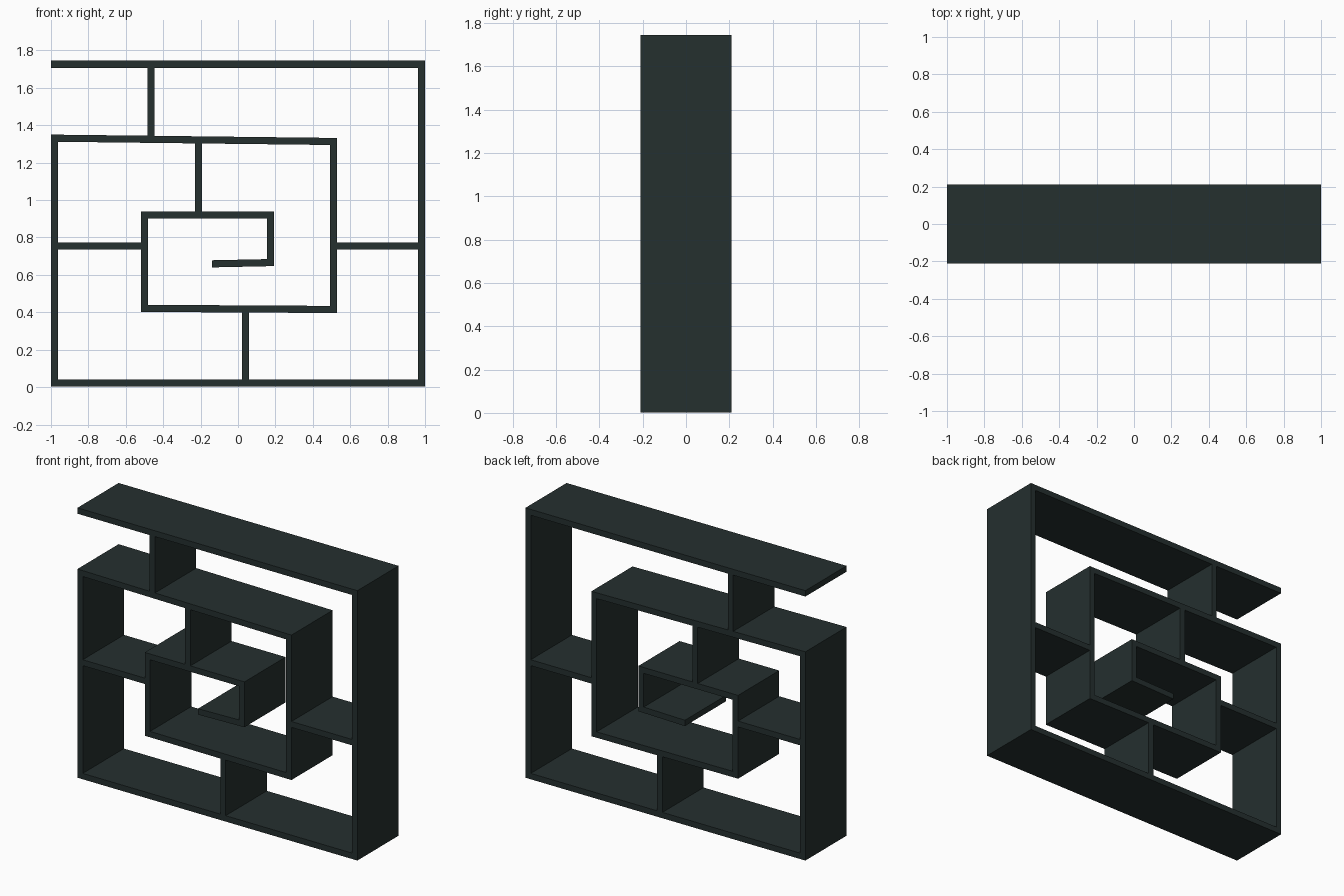
import bpy, bmesh

if "Cube" in bpy.data.objects:
    bpy.data.objects.remove(bpy.data.objects["Cube"])

DEPTH = 0.21   # half depth of every board
T = 0.038      # board thickness

mat = bpy.data.materials.new("dark green black wood")
mat.diffuse_color = (0.018, 0.029, 0.028, 1)
mat.use_nodes = True
mat.node_tree.nodes["Principled BSDF"].inputs["Base Color"].default_value = mat.diffuse_color


def prism(name, profile):
    """Extrude a front-view (x, z) outline through the shelf depth."""
    bm = bmesh.new()
    face = bm.faces.new([bm.verts.new((x, -DEPTH, z)) for x, z in profile])
    ext = bmesh.ops.extrude_face_region(bm, geom=[face])
    verts = [v for v in ext["geom"] if isinstance(v, bmesh.types.BMVert)]
    bmesh.ops.translate(bm, verts=verts, vec=(0, 2 * DEPTH, 0))
    bmesh.ops.recalc_face_normals(bm, faces=bm.faces)
    me = bpy.data.meshes.new(name)
    bm.to_mesh(me)
    bm.free()
    me.materials.append(mat)
    bpy.context.collection.objects.link(bpy.data.objects.new(name, me))


def shelf(name, x0, x1, top0, top1=None):
    """Horizontal board, its top edge going from top0 to top1."""
    top1 = top0 if top1 is None else top1
    prism(name, [(x0, top0 - T), (x1, top1 - T), (x1, top1), (x0, top0)])


def upright(name, x, z0, z1):
    """Vertical board with its left face at x."""
    prism(name, [(x, z0), (x + T, z0), (x + T, z1), (x, z1)])


# Outer frame
shelf("top_board", -1, 1, 1.745)
shelf("bottom_board", -1, 1, 0.04)
upright("right_side", 1 - T, 0.04, 1.745 - T)
upright("left_side", -1, 0.04, 1.312)

# Middle turn of the spiral, with slightly sagging boards
shelf("middle_top_board", -1, 0.529, 1.35, 1.332)
upright("middle_right_side", 0.491, 0.434, 1.295)
shelf("middle_bottom_board", -0.519, 0.529, 0.44, 0.434)

# Inner turn of the spiral
upright("inner_left_side", -0.519, 0.44, 0.902)
shelf("inner_top_board", -0.519, 0.193, 0.94)
upright("inner_right_side", 0.155, 0.684, 0.902)
shelf("inner_end_board", -0.139, 0.193, 0.678, 0.685)

# Dividers joining the turns
upright("top_divider", -0.484, 1.342, 1.707)
upright("upper_divider", -0.231, 0.94, 1.304)
upright("bottom_divider", 0.021, 0.04, 0.4)
shelf("left_divider", -1 + T, -0.519, 0.774)
shelf("right_divider", 0.529, 1 - T, 0.774)
